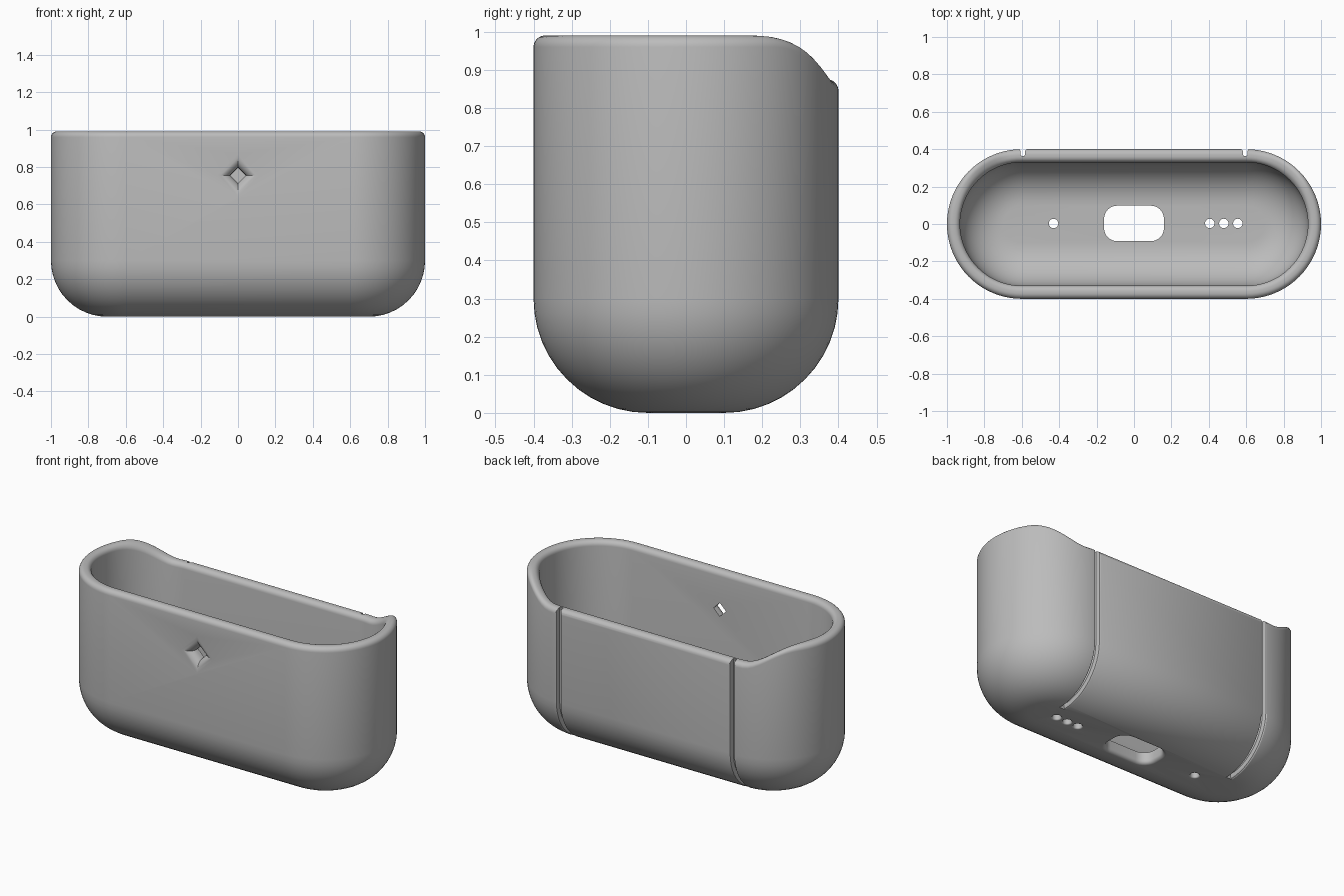
import bpy, bmesh
from math import sin, cos, pi, radians
from mathutils import Matrix, Vector

cube = bpy.data.objects.get("Cube")
if cube:
    bpy.data.objects.remove(cube, do_unlink=True)

HALF, RADIUS, WALL, FILLET, RIM = 0.6, 0.4, 0.07, 0.3, 0.03
HIGH, LOW = 0.99, 0.875

grey = bpy.data.materials.new("plain grey")
grey.use_nodes = True
colour = (0.5, 0.5, 0.5, 1)
grey.diffuse_color = colour
grey.node_tree.nodes["Principled BSDF"].inputs["Base Color"].default_value = colour


def loft(name, rings):
    """Skin a list of closed rings and cap both ends."""
    bm = bmesh.new()
    loops = [[bm.verts.new(p) for p in ring] for ring in rings]
    n = len(loops[0])
    for a, b in zip(loops, loops[1:]):
        for i in range(n):
            j = (i + 1) % n
            bm.faces.new((a[i], a[j], b[j], b[i]))
    bm.faces.new(loops[0])
    bm.faces.new(loops[-1])
    bmesh.ops.recalc_face_normals(bm, faces=bm.faces)
    mesh = bpy.data.meshes.new(name)
    bm.to_mesh(mesh)
    bm.free()
    mesh.materials.append(grey)
    obj = bpy.data.objects.new(name, mesh)
    bpy.context.collection.objects.link(obj)
    return obj


def rim_height(x, y):
    """The rim dips along the back with an S-shaped rise at each end."""
    if y <= 0:
        return HIGH
    t = min(max((abs(x) - 0.66) / 0.27, 0), 1)
    return LOW + (HIGH - LOW) * t * t * (3 - 2 * t)


def stadium(inset, z, on_rim):
    points = []
    for side in (1, -1):
        for i in range(41):
            a = -pi / 2 + pi * i / 40
            x = side * (HALF + (RADIUS - inset) * cos(a))
            y = side * (RADIUS - inset) * sin(a)
            points.append((x, y, z + rim_height(x, y) if on_rim else z))
    return points


# Shell: outer fillet, rounded rim, inner wall and inner fillet
quarter = [i * pi / 24 for i in range(13)]
profile = [(FILLET * (1 - sin(a)), FILLET * (1 - cos(a)), False) for a in quarter]
profile += [(RIM * (1 - cos(a)), RIM * (sin(a) - 1), True) for a in quarter[::2]]
profile += [(WALL - RIM + RIM * sin(a), RIM * (cos(a) - 1), True) for a in quarter[::2]]
inner = FILLET - WALL
profile += [(WALL + inner * (1 - cos(a)), FILLET - inner * sin(a), False) for a in quarter]
shell = loft("case_shell", [stadium(*p) for p in profile])

cutters = []


def flared_hole(name, half_u, half_v, corner, flare, placement):
    """Straight rounded hole whose outer edge is rounded over."""
    steps = [(flare, -0.02)]
    steps += [(flare * (1 - sin(a)), flare * (1 - cos(a))) for a in quarter[::2]]
    steps += [(0, 0.15)]
    rings = []
    for grow, depth in steps:
        r = corner + grow if corner else 0
        ring = []
        for k in range(4):
            su, sv = ((1, 1), (-1, 1), (-1, -1), (1, -1))[k]
            for i in range(9 if corner else 1):
                a = k * pi / 2 + i * pi / 16
                ring.append(placement @ Vector((
                    su * (half_u + grow - r) + r * cos(a),
                    sv * (half_v + grow - r) + r * sin(a), depth)))
        rings.append(ring)
    cutters.append(loft(name, rings))


# Port slot, needs distinct corner centres
flared_hole("port_cutter", 0.16, 0.095, 0.07, 0.022, Matrix.Translation((0, 0.003, 0)))

# Small round holes in the base
for i, x in enumerate((-0.43, 0.405, 0.48, 0.555)):
    flared_hole(f"round_hole_cutter_{i}", 0.0251, 0.0251, 0.025, 0.008,
                Matrix.Translation((x, 0.003, 0)))

# Diamond window in the front wall
flared_hole("diamond_cutter", 0.03, 0.03, 0, 0.05,
            Matrix.Translation((0, -RADIUS, 0.755))
            @ Matrix.Rotation(-pi / 2, 4, 'X') @ Matrix.Rotation(pi / 4, 4, 'Z'))

# Two hinge grooves down the back, following the lower fillet
half_section = [(0.024, -0.02), (0.022, 0), (0.015, 0.004), (0.0115, 0.012),
                (0.0115, 0.03), (0.006, 0.037)]
section = half_section + [(-w, d) for w, d in reversed(half_section)]
path = [(RADIUS, 1.05, 0)]
path += [(RADIUS - FILLET * (1 - cos(a)), FILLET * (1 - sin(a)), a) for a in quarter]
for name, x in (("left_groove_cutter", 0.594), ("right_groove_cutter", -0.594)):
    cutters.append(loft(name, [
        [(x + w, y - d * cos(a), z + d * sin(a)) for w, d in section]
        for y, z, a in path]))

# Cut everything, then bake the result
bpy.context.view_layer.objects.active = shell
for obj in cutters:
    obj.hide_render = True
    cut = shell.modifiers.new(obj.name, 'BOOLEAN')
    cut.operation = 'DIFFERENCE'
    cut.solver = 'EXACT'
    cut.object = obj
    bpy.ops.object.modifier_apply(modifier=cut.name)
for obj in cutters:
    bpy.data.objects.remove(obj, do_unlink=True)

bpy.ops.object.select_all(action='DESELECT')
shell.select_set(True)
bpy.ops.object.shade_smooth_by_angle(angle=radians(30))
